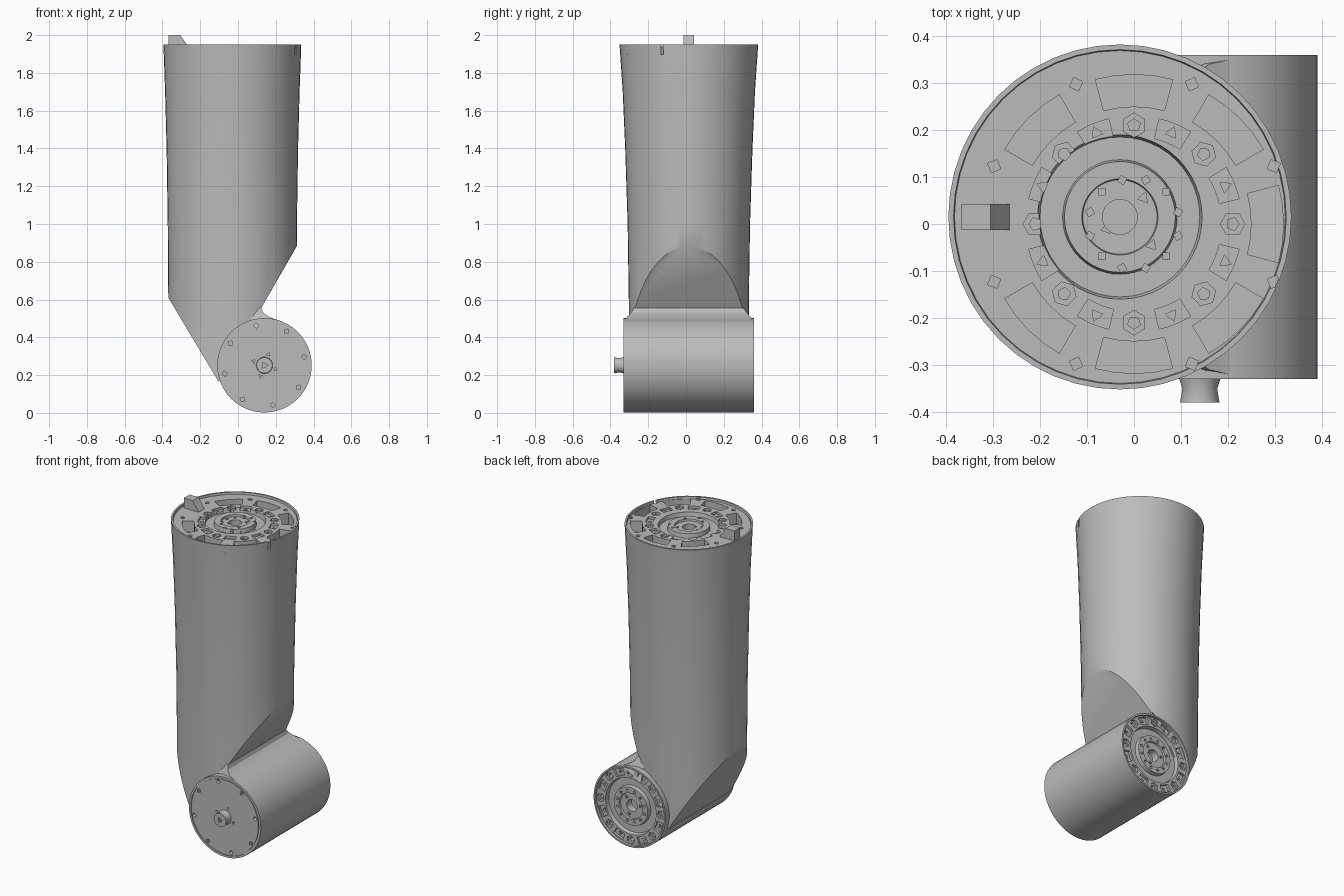
import bpy, bmesh, math
from mathutils import Matrix, Vector

if "Cube" in bpy.data.objects:
    bpy.data.objects.remove(bpy.data.objects["Cube"])

SEG = 48
grey = bpy.data.materials.new("light_grey")
grey.use_nodes = True
GREY = (0.5, 0.5, 0.5, 1)
grey.diffuse_color = GREY
grey.node_tree.nodes["Principled BSDF"].inputs["Base Color"].default_value = GREY


def make_object(name, bm):
    bmesh.ops.recalc_face_normals(bm, faces=bm.faces[:])
    mesh = bpy.data.meshes.new(name)
    bm.to_mesh(mesh)
    bm.free()
    mesh.materials.append(grey)
    ob = bpy.data.objects.new(name, mesh)
    bpy.context.collection.objects.link(ob)
    return ob


def select_only(ob):
    bpy.ops.object.select_all(action='DESELECT')
    ob.select_set(True)
    bpy.context.view_layer.objects.active = ob


def smooth(ob):
    select_only(ob)
    bpy.ops.object.shade_smooth_by_angle(angle=math.radians(30))


def loft(rings):
    """Closed solid through elliptical rings (z, rx, ry)."""
    bm = bmesh.new()
    loops = []
    for z, rx, ry in rings:
        loops.append([bm.verts.new((rx * math.cos(a), ry * math.sin(a), z))
                      for a in (2 * math.pi * i / SEG for i in range(SEG))])
    for lo, hi in zip(loops, loops[1:]):
        for i in range(SEG):
            j = (i + 1) % SEG
            bm.faces.new((lo[i], lo[j], hi[j], hi[i]))
    bm.faces.new(loops[0])
    bm.faces.new(loops[-1])
    return bm


def prism(bm, pts, z0, z1):
    lo = [bm.verts.new((x, y, z0)) for x, y in pts]
    hi = [bm.verts.new((x, y, z1)) for x, y in pts]
    n = len(pts)
    for i in range(n):
        j = (i + 1) % n
        bm.faces.new((lo[i], lo[j], hi[j], hi[i]))
    bm.faces.new(lo[::-1])
    bm.faces.new(hi)


def polar(r, deg):
    return r * math.cos(math.radians(deg)), r * math.sin(math.radians(deg))


def ngon(r, deg, size, n):
    cx, cy = polar(r, deg)
    return [(cx + u, cy + v) for u, v in
            (polar(size, deg + 360 * k / n) for k in range(n))]


def sector(r0, r1, deg, half):
    steps = [deg - half + half * k / 2 for k in range(5)]
    return [polar(r1, a) for a in steps] + [polar(r0, a) for a in reversed(steps)]


def carve(ob, shapes, z0, z1):
    """Cut the listed outlines into the object between two levels."""
    bm = bmesh.new()
    for pts in shapes:
        prism(bm, pts, z0, z1)
    cutter = make_object("cutter", bm)
    cutter.hide_render = True
    mod = ob.modifiers.new("cut", 'BOOLEAN')
    mod.operation, mod.solver, mod.object = 'DIFFERENCE', 'EXACT', cutter
    select_only(ob)
    bpy.ops.object.modifier_apply(modifier=mod.name)
    bpy.data.objects.remove(cutter)


def hub_rings(z):
    """Stepped hub of the joint coupling, from groove to bore."""
    steps = [(.175, 0), (.17, -.025), (.122, -.025), (.118, 0),
             (.081, 0), (.079, -.012), (.037, -.012), (.037, -.06)]
    return [(z + dz, r, r) for r, dz in steps]


def carve_coupling(ob, z):
    """Ring of bolt seats and pockets around the hub, with screw holes."""
    seats = [ngon(.21, 45 * k, .026, 6) for k in range(8)]
    pockets = [sector(.187, .23, 22.5 + 45 * k, 9) for k in range(8)]
    carve(ob, seats + pockets, z - .015, z + .05)
    holes = [ngon(.21, 45 * k, .014, 5) for k in range(8)]
    holes += [ngon(.21, 22.5 + 45 * k, .014, 3) for k in range(8)]
    holes += [ngon(.097, 15 + 30 * k, .01, 4) for k in range(12)]
    holes += [ngon(.059, 70 + 120 * k, .013, 3) for k in range(3)]
    carve(ob, holes, z - .04, z + .05)


# Joint axis of the lower cylinder and centre of the upper tube
JX, JZ, JR = .14, .252, .25
TX, TY = -.03, .015
PLATE = 1.937

# Upper tube with recessed end plate
bm = loft([(.08, .338, .315), (.6, .339, .318), (1.0, .342, .324),
           (1.4, .348, .337), (1.7, .356, .35), (1.95, .365, .367),
           (1.95, .354, .356), (PLATE, .352, .354)] + hub_rings(PLATE))
bmesh.ops.translate(bm, verts=bm.verts[:], vec=(TX, TY, 0))

# Slanted cuts at the foot: one tangent to the joint, one on the open side
corner = Vector((-.37 - JX, .612 - JZ))
turn = math.atan2(corner.y, corner.x) + math.acos((JR + .003) / corner.length)
cuts = [((-.37, 0, .612), (math.cos(turn), 0, math.sin(turn))),
        ((.31, 0, .88), (.33, 0, -.19))]
for point, normal in cuts:
    bmesh.ops.bisect_plane(bm, geom=bm.verts[:] + bm.edges[:] + bm.faces[:],
                           plane_co=point, plane_no=normal, clear_outer=True)
    rim = [e for e in bm.edges if e.is_boundary]
    bmesh.ops.holes_fill(bm, edges=rim, sides=0)
bmesh.ops.translate(bm, verts=bm.verts[:], vec=(-TX, -TY, 0))
tube = make_object("upper_tube", bm)
tube.location = (TX, TY, 0)

# End plate slots, coupling and rim screw holes
carve(tube, [sector(.25, .318, 45 * k, 15) for k in range(8) if k != 4],
      PLATE - .07, 2.05)
carve_coupling(tube, PLATE)
carve(tube, [ngon(.322, 22.5 + 45 * k, .015, 4) for k in range(8)],
      PLATE - .04, 2.05)
smooth(tube)

# Lower joint cylinder, lying along y with its coupling at the back
FRONT, BACK = -.33, .36
bm = loft([(FRONT, .232, .232), (FRONT + .006, .232, .232),
           (FRONT + .006, .237, .237), (FRONT, .237, .237),
           (FRONT, JR, JR), (BACK, JR, JR), (BACK, .24, .24),
           (BACK - .012, .238, .238)] + hub_rings(BACK - .012))
joint = make_object("joint_cylinder", bm)
carve_coupling(joint, BACK - .012)
carve(joint, [ngon(.215, -12 - 45 * k, .014, 4) for k in range(8)],
      FRONT - .05, FRONT + .03)
carve(joint, [ngon(.062, 20 + 90 * k, .011, 3) for k in range(4)],
      FRONT - .05, FRONT + .02)
lay_down = Matrix.Rotation(math.radians(-90), 4, 'X')
joint.matrix_world = Matrix.Translation((JX, 0, JZ)) @ lay_down
smooth(joint)

# Locating pin on the front of the joint
bm = loft([(-.38, .042, .042), (-.35, .037, .037), (-.32, .047, .047)])
pin = make_object("joint_pin", bm)
carve(pin, [ngon(0, 0, .018, 3)], -.42, -.35)
pin.matrix_world = joint.matrix_world.copy()
pin.location = (JX, 0, JZ)
smooth(pin)

# Neck fillet between the slanted cut and the joint
profile = [(.07, .56, .28), (.123, .556, .29), (.132, .532, .305),
           (.16, .511, .325), (.205, .493, .335), (.07, .42, .335)]
bm = bmesh.new()
ends = [[bm.verts.new((x, TY + side * w, z)) for x, z, w in profile]
        for side in (-1, 1)]
for i in range(len(profile)):
    j = (i + 1) % len(profile)
    bm.faces.new((ends[0][i], ends[0][j], ends[1][j], ends[1][i]))
for end in ends:
    bm.faces.new(end)
smooth(make_object("neck_fillet", bm))

# Locating tab on the end plate
bm = bmesh.new()
prism(bm, [(-.367, 1.9), (-.265, 1.9), (-.265, 1.94), (-.305, 2.0), (-.367, 2.0)],
      -.028, .028)
bmesh.ops.rotate(bm, verts=bm.verts[:], matrix=Matrix.Rotation(math.radians(90), 3, 'X'))
bmesh.ops.translate(bm, verts=bm.verts[:], vec=(0, TY, 0))
make_object("locating_tab", bm)
